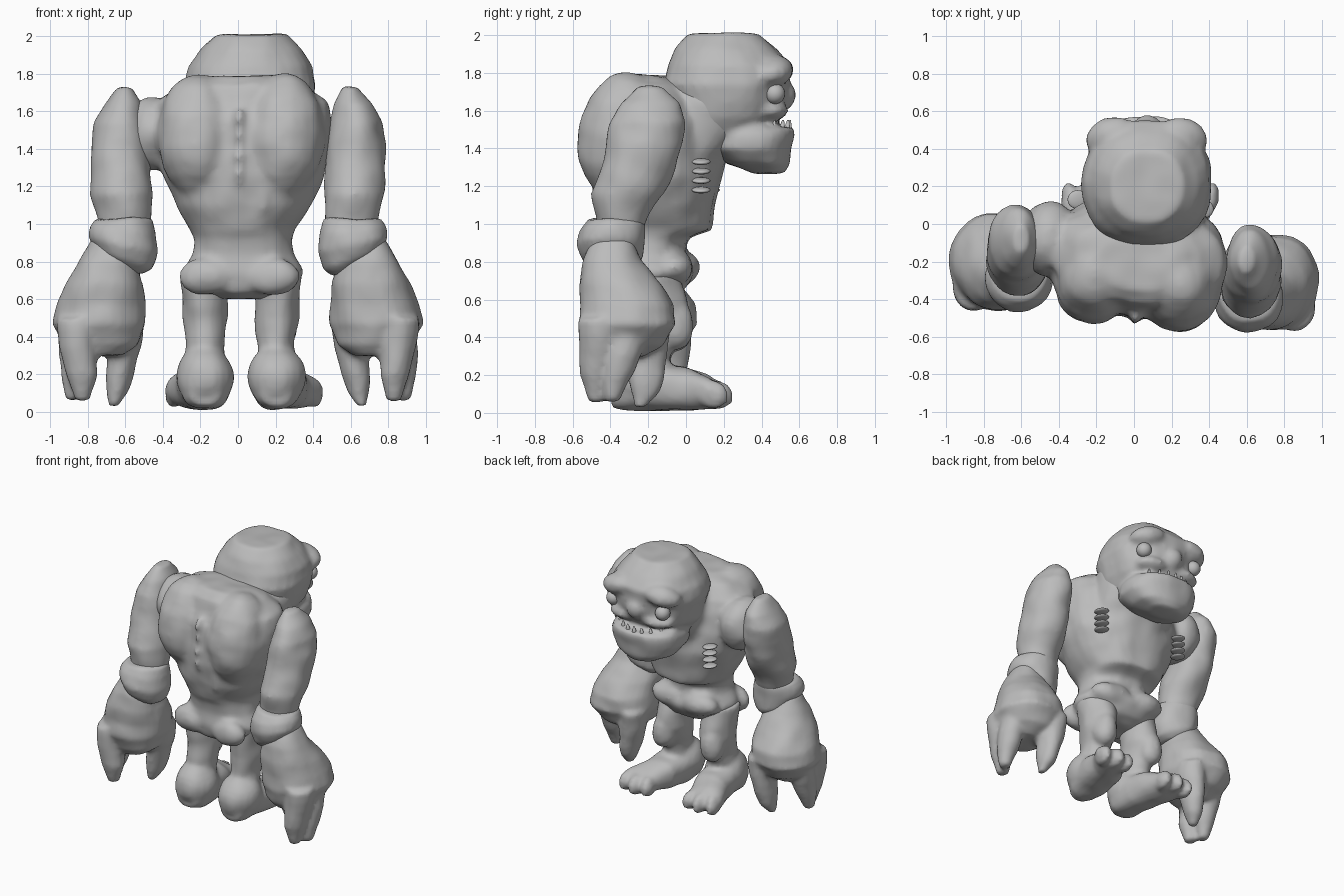
import bpy, bmesh, math
from mathutils import Vector, Matrix, noise

if "Cube" in bpy.data.objects:
    bpy.data.objects.remove(bpy.data.objects["Cube"], do_unlink=True)

stone = bpy.data.materials.new("stone grey")
stone.use_nodes = True
grey = (0.5, 0.5, 0.5, 1)
stone.diffuse_color = grey
stone.node_tree.nodes["Principled BSDF"].inputs["Base Color"].default_value = grey


def loft(bm, rings, axis="z", power=2.0, segs=28):
    """Skin elliptical rings: (x, y, z, half width, half depth or height)."""
    loops = []
    for x, y, z, ra, rb in rings:
        loop = []
        for i in range(segs):
            t = 2 * math.pi * i / segs
            c, s = math.cos(t), math.sin(t)
            u = ra * math.copysign(abs(c) ** (2 / power), c)
            v = rb * math.copysign(abs(s) ** (2 / power), s)
            loop.append(bm.verts.new((x + u, y + v, z) if axis == "z" else (x + u, y, z + v)))
        loops.append(loop)
    for a, b in zip(loops, loops[1:]):
        for i in range(segs):
            j = (i + 1) % segs
            bm.faces.new((a[i], a[j], b[j], b[i]))
    bm.faces.new(loops[0])
    bm.faces.new(loops[-1])


def ball(bm, centre, radii, rot=(0, 0, 0)):
    m = Matrix.LocRotScale(Vector(centre), None, None)
    for angle, ax in zip(rot, "XYZ"):
        m = m @ Matrix.Rotation(angle, 4, ax)
    bmesh.ops.create_uvsphere(bm, u_segments=20, v_segments=12, radius=1,
                              matrix=m @ Matrix.Diagonal((*radii, 1)))


def spike(bm, base, tip, r):
    d = Vector(tip) - Vector(base)
    m = Matrix.Translation(Vector(base) + d / 2) @ d.to_track_quat("Z", "Y").to_matrix().to_4x4()
    bmesh.ops.create_cone(bm, cap_ends=True, segments=8, radius1=r, radius2=r * 0.2,
                          depth=d.length, matrix=m)


def finish(name, bm, voxel=0.0, smooth=4, lumps=0.012):
    bmesh.ops.recalc_face_normals(bm, faces=bm.faces)
    mesh = bpy.data.meshes.new(name)
    bm.to_mesh(mesh)
    bm.free()
    obj = bpy.data.objects.new(name, mesh)
    bpy.context.collection.objects.link(obj)
    if voxel:
        # Fuse the overlapping masses into one skin, then roughen it
        mod = obj.modifiers.new("Fuse", "REMESH")
        mod.mode, mod.voxel_size = "VOXEL", voxel
        mod = obj.modifiers.new("Soften", "SMOOTH")
        mod.iterations, mod.factor = smooth, 0.5
        deps = bpy.context.evaluated_depsgraph_get()
        mesh = bpy.data.meshes.new_from_object(obj.evaluated_get(deps))
        obj.modifiers.clear()
        obj.data = mesh
        normals = [v.normal.copy() for v in mesh.vertices]
        for v, n in zip(mesh.vertices, normals):
            v.co += n * noise.noise(v.co * 7) * lumps
    mesh.materials.clear()
    mesh.materials.append(stone)
    for p in mesh.polygons:
        p.use_smooth = True
        p.material_index = 0
    return obj


# Torso, slightly twisted about the vertical
bm = bmesh.new()
loft(bm, [(.02, -.2, .6, .16, .1), (.02, -.2, .64, .25, .18), (.03, -.18, .74, .32, .23),
          (.03, -.2, .84, .27, .2), (.03, -.2, .92, .26, .21), (.02, -.15, .97, .28, .29),
          (.03, -.16, 1.1, .36, .32), (.03, -.16, 1.25, .43, .34), (.03, -.17, 1.4, .46, .33),
          (.03, -.18, 1.55, .47, .31), (.02, -.18, 1.65, .46, .26), (.02, -.2, 1.74, .34, .22),
          (.02, -.22, 1.79, .2, .13)], power=2.3)
for x in (-.2, .26):
    ball(bm, (x, -.31, 1.47), (.22, .24, .34), (-.15, 0, 0))         # shoulder blades
for x in (-.11, .15):
    ball(bm, (x, -.04, .77), (.17, .1, .09))                         # belly rolls
    ball(bm, (x * 1.4, -.36, .72), (.15, .08, .1))                   # seat
ball(bm, (-.46, -.12, 1.48), (.16, .2, .2))                          # joined shoulder
for z in (1.26, 1.36, 1.46, 1.56):
    ball(bm, (.04, -.49, z), (.025, .04, .06))                       # spine
ball(bm, (.16, -.42, 1.16), (.05, .07, .12))
twist = Matrix.Rotation(-.1, 4, "Z")
bmesh.ops.rotate(bm, verts=bm.verts, cent=(0, -.18, 0), matrix=twist)
# Neck
loft(bm, [(.04, .0, 1.15, .25, .16), (.06, .02, 1.35, .3, .2), (.07, .08, 1.5, .3, .28),
          (.07, .12, 1.65, .31, .28), (.07, .12, 1.75, .28, .22)])
finish("torso", bm, .022)

# Head with brow, nose, lips and hanging jaw
bm = bmesh.new()
loft(bm, [(.07, .16, 1.48, .26, .22), (.07, .21, 1.56, .31, .3), (.07, .22, 1.64, .33, .31),
          (.07, .21, 1.74, .35, .34), (.07, .23, 1.84, .33, .33), (.07, .21, 1.93, .27, .27),
          (.07, .2, 2.01, .19, .19)], power=2.2)
for s in (-1, 1):
    ball(bm, (.07 + s * .19, .46, 1.81), (.14, .11, .08), (0, s * .2, -s * .3))
    ball(bm, (.07 + s * .13, .43, 1.6), (.14, .11, .055))
ball(bm, (.07, .5, 1.68), (.08, .08, .09))
loft(bm, [(.07, .44, 1.27, .12, .08), (.07, .38, 1.32, .22, .17), (.07, .33, 1.4, .28, .23),
          (.07, .34, 1.47, .28, .235), (.07, .36, 1.51, .26, .21)], power=2.3)
finish("head", bm, .02, 3, .01)

# Eyes and teeth
for side, x, y in (("right", -.14, .49), ("left", .3, .47)):
    bm = bmesh.new()
    ball(bm, (x, y, 1.69), (.055, .055, .055))
    finish(side + "_eye", bm)
bm = bmesh.new()
for i in range(-3, 4):
    x, y = .07 + i * .06, .54 - .009 * i * i
    spike(bm, (x, y, 1.47), (x, y + .01, 1.55), .026)
finish("teeth", bm)

# Short rib ridges at the sides of the chest
bm = bmesh.new()
for x, y in ((-.3, .13), (.37, .08)):
    for z in (1.18, 1.23, 1.28, 1.33):
        ball(bm, (x, y, z), (.055, .05, .016), (0, .15, 0))
finish("ribs", bm)

for side, s, dy in (("left", 1, 0), ("right", -1, .11)):
    def P(rings):
        return [(s * x, y + dy, z, a, b) for x, y, z, a, b in rings]

    # Upper arm
    bm = bmesh.new()
    loft(bm, P([(.6, -.35, .96, .13, .12), (.61, -.34, 1.04, .145, .14), (.62, -.31, 1.16, .16, .19),
                (.625, -.25, 1.3, .16, .2), (.63, -.22, 1.42, .155, .2), (.63, -.2, 1.54, .14, .2),
                (.615, -.19, 1.64, .1, .16), (.6, -.19, 1.73, .04, .07)]))
    finish(side + "_upper_arm", bm, .02)

    # Wrist cuff, tilted toward the body
    bm = bmesh.new()
    loft(bm, P([(.59, -.38, .76, .08, .1), (.61, -.39, .81, .155, .16), (.61, -.4, .89, .185, .18),
                (.61, -.39, .97, .175, .175), (.61, -.37, 1.03, .15, .15)]))
    for v in bm.verts:
        v.co.z += .22 * (abs(v.co.x) - .61) * max(0, 1.03 - v.co.z) / .15
    finish(side + "_wrist_cuff", bm, .02, 3)

    # Hand with three clawed fingers
    bm = bmesh.new()
    loft(bm, P([(.7, -.39, .92, .08, .1), (.695, -.39, .8, .16, .16), (.71, -.35, .68, .21, .215),
                (.73, -.31, .57, .235, .25), (.74, -.31, .47, .25, .26), (.73, -.33, .36, .2, .2),
                (.74, -.36, .3, .12, .13)]), power=2.2)
    loft(bm, P([(.6, -.21, .48, .1, .14), (.605, -.21, .34, .09, .12), (.63, -.21, .2, .075, .1),
                (.645, -.22, .1, .055, .07), (.66, -.24, .03, .025, .03)]))
    loft(bm, P([(.85, -.44, .5, .12, .13), (.85, -.46, .34, .1, .11), (.83, -.48, .2, .08, .08),
                (.83, -.47, .06, .035, .04)]))
    loft(bm, P([(.86, -.3, .46, .1, .12), (.87, -.34, .3, .085, .1), (.87, -.37, .18, .07, .07),
                (.88, -.39, .06, .035, .04)]))
    finish(side + "_hand", bm, .018, 3)

    # Leg with knee, ankle and heel
    bm = bmesh.new()
    hx = .19 + s * .015
    loft(bm, [(s * hx, -.22, .15, .11, .13), (s * hx, -.21, .28, .1, .13), (s * hx, -.19, .36, .095, .13),
              (s * hx, -.15, .5, .12, .16), (s * hx, -.16, .6, .12, .16), (s * hx, -.19, .74, .13, .15)])
    ball(bm, (s * (hx + .02), -.06, .46), (.09, .1, .13))
    ball(bm, (s * hx, -.26, .18), (.155, .17, .17))
    # Foot, turned outward
    out = .09 + s * .02
    loft(bm, [(s * hx, -.39, .13, .08, .1), (s * hx, -.32, .14, .13, .125), (s * (hx + .01), -.15, .14, .14, .13),
              (s * (hx + .04), 0, .13, .14, .115), (s * (hx + out), .12, .11, .14, .085),
              (s * (hx + out), .17, .1, .11, .06)], axis="y", power=2.4)
    for k in (-1, 0, 1):
        x = hx + out + k * .085
        ball(bm, (s * x, .15 - .02 * k * k, .1), (.05, .1, .075), (-.35, 0, -s * k * .25))
        spike(bm, (s * x, .18 - .02 * k * k, .09), (s * (x + .015 * k), .265 - .03 * k * k, .04), .03)
    finish(side + "_leg", bm, .018, 3)
